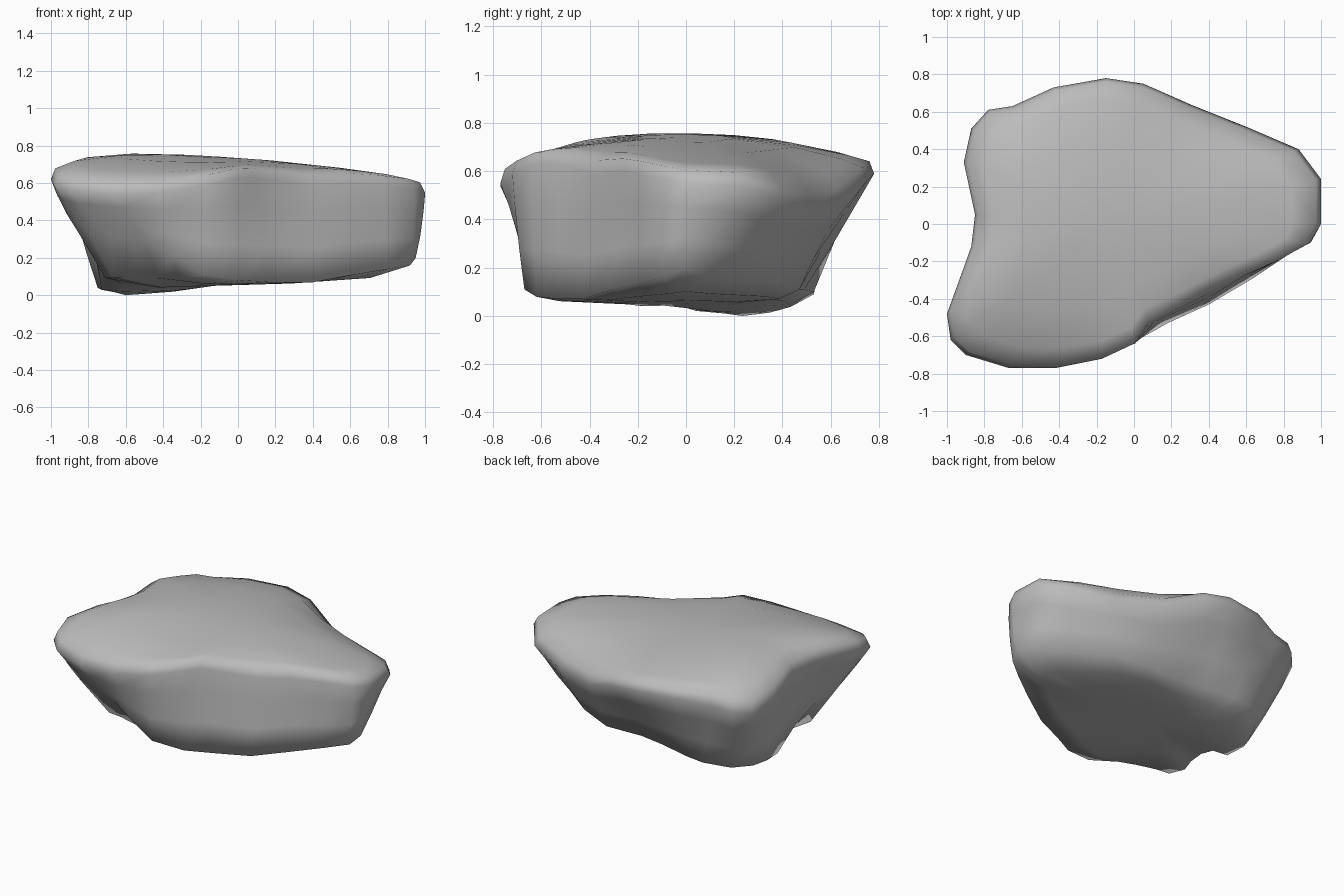
import bpy
import bmesh
import math
from mathutils import Vector

default_cube = bpy.data.objects.get("Cube")
if default_cube:
    bpy.data.objects.remove(default_cube, do_unlink=True)

# Widest outline of the slab, counterclockwise from the right tip (hundredths)
RIM = [
    (100, 0, 56), (100, 24, 55), (88, 40, 49), (60, 52, 45), (30, 64, 47),
    (5, 75, 57), (-15, 78, 60), (-43, 73, 60), (-65, 63, 57), (-78, 61, 55),
    (-87, 51, 53), (-91, 33, 58), (-85, 5, 62), (-87, -12, 64), (-92, -26, 65),
    (-100, -48, 63), (-98, -62, 59), (-90, -70, 57), (-67, -77, 55),
    (-42, -77, 56), (-17, -72, 60), (0, -64, 64), (8, -53, 64), (40, -37, 60),
    (60, -27, 61), (78, -19, 60), (94, -10, 58),
]

# Lower edge of the walls, one point below each outline point
FOOT = [
    (95, -1, 21), (87, 12, 17), (72, 24, 16), (50, 40, 15), (28, 47, 12),
    (2, 46, 12), (-16, 49, 12), (-38, 53, 11), (-50, 53, 10), (-64, 42, 6),
    (-71, 28, 4), (-75, 18, 5), (-73, 4, 4), (-75, -13, 18), (-79, -30, 28),
    (-85, -45, 34), (-80, -58, 34), (-68, -59, 32), (-50, -64, 30),
    (-35, -67, 22), (-19, -67, 12), (2, -62, 9), (18, -53, 8), (40, -43, 8),
    (62, -30, 12), (80, -18, 15), (92, -9, 17),
]


def to_points(table):
    return [Vector(p) / 100 for p in table]


def top_height(x, y):
    """Gently tilted and domed upper face."""
    return 0.745 - 0.07 * x - 0.04 * x * x - 0.16 * y * y


def under_height(x, y):
    """Nearly flat underside with a blunt low point at the back left."""
    reach = math.hypot(x + 0.55, y - 0.23)
    return min(0.17 * reach - 0.005, 0.065 + 0.03 * x)


def wall_ring(foot, rim, blend):
    """Ring between the lower edge and the outline, with slight ripples."""
    ring = []
    for low, high in zip(foot, rim):
        point = low.lerp(high, blend)
        ripple = 1 + 0.012 * math.sin(9 * point.x + 6 * point.y)
        ring.append(Vector((point.x * ripple, point.y * ripple, point.z)))
    return ring


def inset_ring(outline, centre, scale, height, share, lift=0.0):
    """Shrink an outline and ease it from its own level to a height function."""
    ring = []
    for point in outline:
        flat = centre.lerp(point, scale)
        surface = height(flat.x, flat.y)
        level = (point.z + lift) * (1 - share) + surface * share
        ring.append(Vector((flat.x, flat.y, level)))
    return ring


def bridge(bm, lower, upper):
    count = len(lower)
    for i in range(count):
        j = (i + 1) % count
        bm.faces.new((lower[i], lower[j], upper[j], upper[i]))


def cap(bm, ring, height):
    """Close a ring with a fan of triangles."""
    centre = sum((v.co for v in ring), Vector()) / len(ring)
    hub = bm.verts.new((centre.x, centre.y, height(centre.x, centre.y)))
    for i, vert in enumerate(ring):
        bm.faces.new((vert, ring[(i + 1) % len(ring)], hub))


rim, foot = to_points(RIM), to_points(FOOT)
top_centre = Vector((-0.1, 0.0, 0.0))
under_centre = Vector((-0.15, 0.05, 0.0))

# Rings from the underside, up the walls, over the shoulder to the top
rings = [
    inset_ring(foot, under_centre, 0.4, under_height, 1),
    inset_ring(foot, under_centre, 0.8, under_height, 0.8),
    foot,
    wall_ring(foot, rim, 0.35),
    wall_ring(foot, rim, 0.72),
    rim,
    inset_ring(rim, top_centre, 0.975, top_height, 0.15, 0.05),
    inset_ring(rim, top_centre, 0.86, top_height, 0.6, 0.07),
    inset_ring(rim, top_centre, 0.6, top_height, 0.95, 0.07),
    inset_ring(rim, top_centre, 0.25, top_height, 1),
]

bm = bmesh.new()
loops = [[bm.verts.new(p) for p in ring] for ring in rings]
for lower, upper in zip(loops, loops[1:]):
    bridge(bm, lower, upper)
cap(bm, loops[0], under_height)
cap(bm, loops[-1], top_height)
bmesh.ops.recalc_face_normals(bm, faces=bm.faces)

# Rest the lowest point on the ground
lowest = min(v.co.z for v in bm.verts)
bmesh.ops.translate(bm, verts=bm.verts, vec=(0, 0, -lowest))
for face in bm.faces:
    face.smooth = True

mesh = bpy.data.meshes.new("rock_slab")
bm.to_mesh(mesh)
bm.free()
rock = bpy.data.objects.new("rock_slab", mesh)
bpy.context.collection.objects.link(rock)

# Plain grey stone
stone = bpy.data.materials.new("grey_stone")
stone.use_nodes = True
colour = (0.5, 0.5, 0.5, 1.0)
stone.diffuse_color = colour
stone.node_tree.nodes["Principled BSDF"].inputs["Base Color"].default_value = colour
mesh.materials.append(stone)
